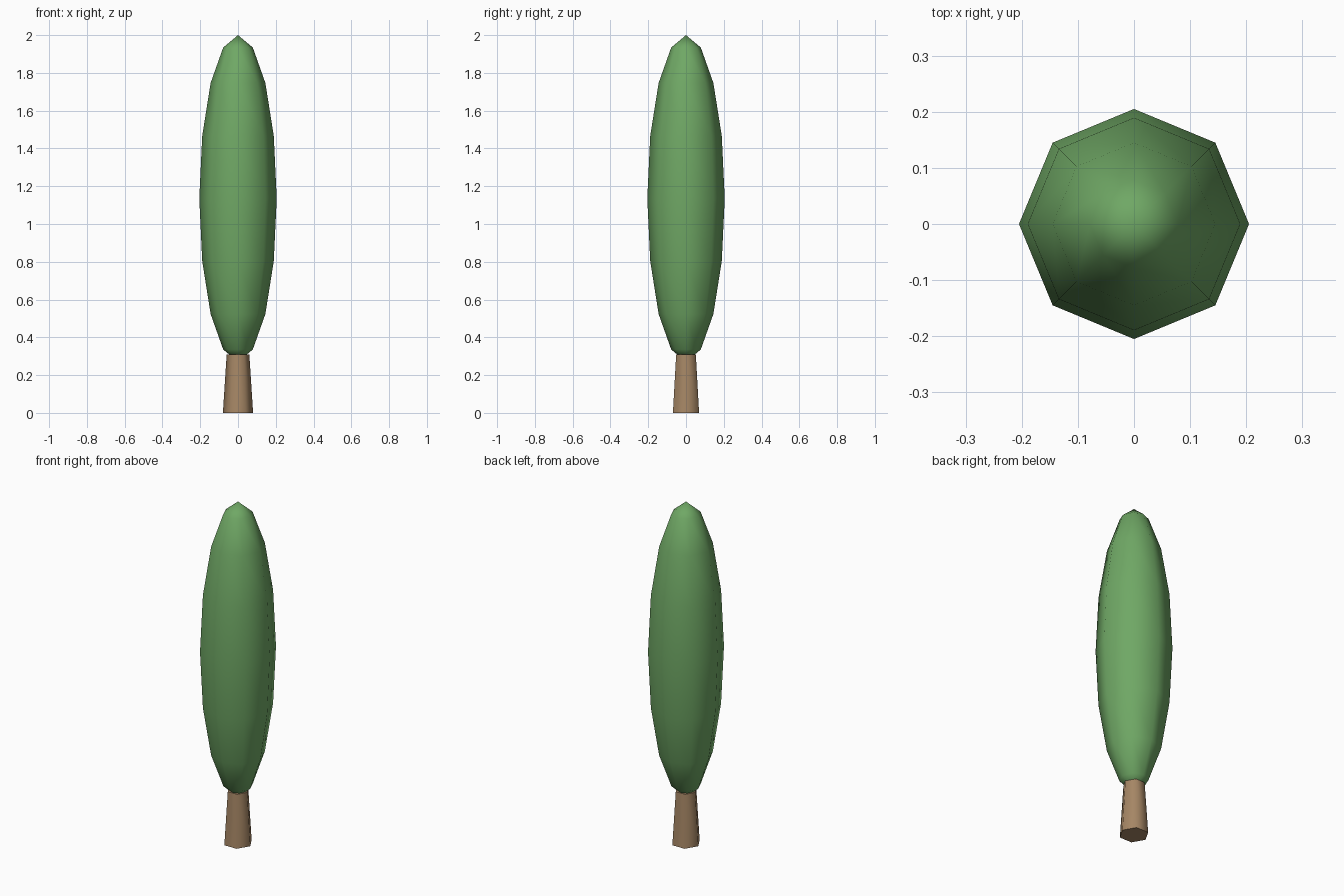
import bpy, math

if "Cube" in bpy.data.objects:
    bpy.data.objects.remove(bpy.data.objects["Cube"])


def finish(name, color, angle):
    obj = bpy.context.object
    obj.name = name
    bpy.ops.object.transform_apply(location=False, rotation=False, scale=True)
    bpy.ops.object.shade_smooth_by_angle(angle=math.radians(angle))
    mat = bpy.data.materials.new(name + "_material")
    mat.diffuse_color = color
    mat.use_nodes = True
    mat.node_tree.nodes["Principled BSDF"].inputs["Base Color"].default_value = mat.diffuse_color
    obj.data.materials.append(mat)
    return obj


# Trunk: tapered hexagon with corners on the x axis
TRUNK_H = 0.31
bpy.ops.mesh.primitive_cone_add(vertices=6, radius1=0.08, radius2=0.06,
                                depth=TRUNK_H, location=(0, 0, TRUNK_H / 2),
                                rotation=(0, 0, math.radians(30)))
trunk = finish("trunk", (0.38, 0.24, 0.13, 1), 70)

# Foliage: tall stretched low-poly sphere
bpy.ops.mesh.primitive_uv_sphere_add(segments=8, ring_count=8, radius=1,
                                     location=(0, 0, 1.135))
bpy.context.object.scale = (0.205, 0.205, 0.865)
foliage = finish("foliage", (0.16, 0.39, 0.13, 1), 80)
